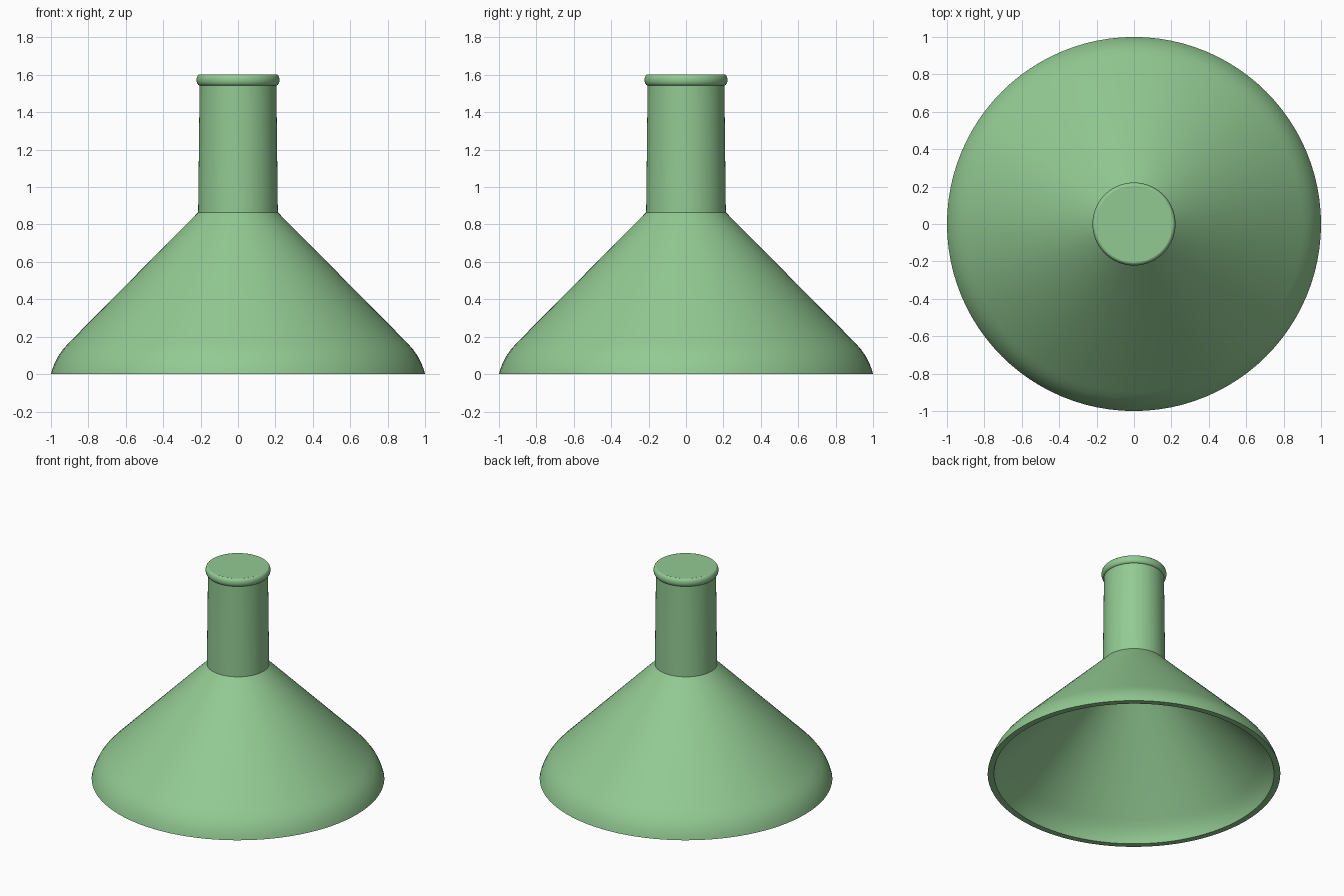
import bpy, bmesh, math

if "Cube" in bpy.data.objects:
    bpy.data.objects.remove(bpy.data.objects["Cube"])

green = bpy.data.materials.new("soft green")
green.diffuse_color = (0.29, 0.59, 0.29, 1)
green.use_nodes = True
green.node_tree.nodes["Principled BSDF"].inputs["Base Color"].default_value = green.diffuse_color


def lathe(name, profile, steps=96):
    """Spin an (r, z) profile around the z axis."""
    bm = bmesh.new()
    vs = [bm.verts.new((r, 0, z)) for r, z in profile]
    es = [bm.edges.new(p) for p in zip(vs, vs[1:])]
    bmesh.ops.spin(bm, geom=vs + es, axis=(0, 0, 1), cent=(0, 0, 0),
                   angle=2 * math.pi, steps=steps, use_duplicate=False)
    bmesh.ops.remove_doubles(bm, verts=bm.verts, dist=1e-4)
    bmesh.ops.recalc_face_normals(bm, faces=bm.faces)
    me = bpy.data.meshes.new(name)
    bm.to_mesh(me)
    bm.free()
    me.materials.append(green)
    ob = bpy.data.objects.new(name, me)
    bpy.context.collection.objects.link(ob)
    bpy.context.view_layer.objects.active = ob
    ob.select_set(True)
    bpy.ops.object.shade_smooth_by_angle(angle=math.radians(35))
    ob.select_set(False)


# Conical shade: outer wall with curved lip, flat rim, inner wall
outer = [(0.213, 0.865), (0.90, 0.172), (0.935, 0.133), (0.962, 0.095),
         (0.982, 0.055), (0.994, 0.022), (1.0, 0.0)]
inner = [(0.957, 0.0), (0.951, 0.018), (0.94, 0.045), (0.921, 0.078),
         (0.898, 0.108), (0.868, 0.142), (0.17, 0.846)]
lathe("shade", outer + inner + [outer[0]])

# Hollow neck, slightly tapered, closed at the top
lathe("neck", [(0.17, 0.846), (0.213, 0.865), (0.205, 1.56), (0.205, 1.603),
               (0, 1.603), (0, 1.56), (0.165, 1.56), (0.17, 0.846)])

# Rounded bead around the top of the neck
bead = [(0.204 + 0.018 * math.cos(a), 1.573 + 0.03 * math.sin(a))
        for a in (math.radians(-90 + 18 * i) for i in range(11))]
lathe("top_bead", bead)
